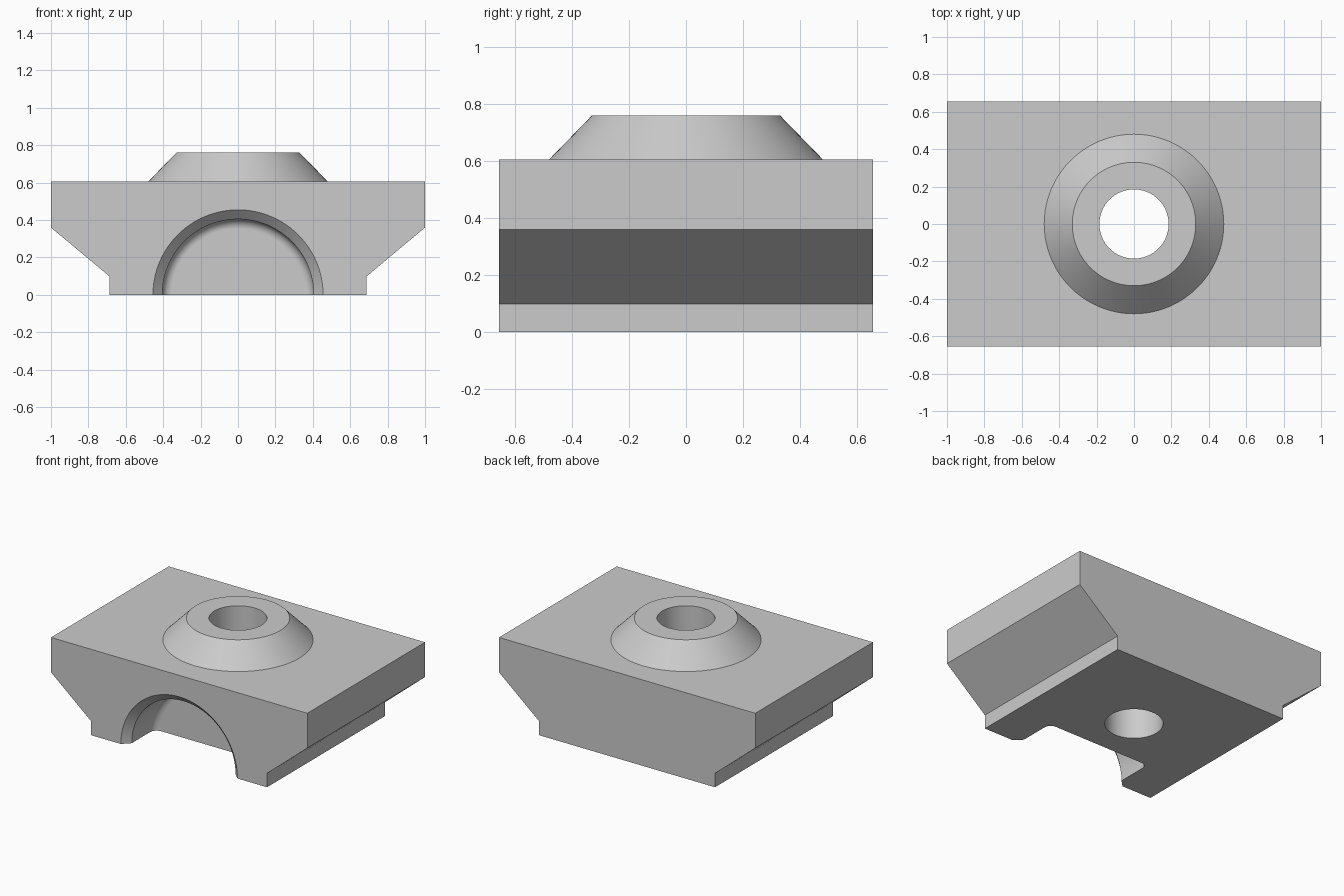
import bpy
import bmesh
from math import pi, sin, cos
from mathutils import Matrix

if "Cube" in bpy.data.objects:
    bpy.data.objects.remove(bpy.data.objects["Cube"], do_unlink=True)

# Single plain grey
GREY = (0.6, 0.6, 0.6, 1)
grey = bpy.data.materials.new("plain_grey")
grey.use_nodes = True
grey.diffuse_color = GREY
grey.node_tree.nodes["Principled BSDF"].inputs["Base Color"].default_value = GREY


def add_object(name, bm):
    bmesh.ops.remove_doubles(bm, verts=bm.verts, dist=1e-5)
    bmesh.ops.recalc_face_normals(bm, faces=bm.faces)
    mesh = bpy.data.meshes.new(name)
    bm.to_mesh(mesh)
    bm.free()
    mesh.materials.append(grey)
    obj = bpy.data.objects.new(name, mesh)
    bpy.context.collection.objects.link(obj)
    return obj


def lathe(name, profile, matrix=Matrix(), steps=96):
    """Revolve (radius, height) points about z, then place by matrix."""
    bm = bmesh.new()
    verts = [bm.verts.new((r, 0, h)) for r, h in profile]
    edges = [bm.edges.new(pair) for pair in zip(verts, verts[1:])]
    bmesh.ops.spin(bm, geom=verts + edges, cent=(0, 0, 0), axis=(0, 0, 1),
                   angle=2 * pi, steps=steps)
    bm.transform(matrix)
    return add_object(name, bm)


def combine(target, tool, operation):
    mod = target.modifiers.new(operation.title(), "BOOLEAN")
    mod.operation, mod.object, mod.solver = operation, tool, "EXACT"
    tool.hide_render = True
    bpy.context.view_layer.objects.active = target
    bpy.ops.object.modifier_apply(modifier=mod.name)
    bpy.data.objects.remove(tool, do_unlink=True)


# Block: mirrored outline extruded front to back
HALF_DEPTH, TOP = 0.656, 0.606
side = [(0.686, 0), (0.686, 0.098), (1, 0.36), (1, TOP)]
outline = side + [(-x, z) for x, z in reversed(side)]
bm = bmesh.new()
face = bm.faces.new([bm.verts.new((x, -HALF_DEPTH, z)) for x, z in outline])
grown = bmesh.ops.extrude_face_region(bm, geom=[face])["geom"]
bmesh.ops.translate(bm, vec=(0, 2 * HALF_DEPTH, 0),
                    verts=[v for v in grown if isinstance(v, bmesh.types.BMVert)])
# Keep the starting cap so the solid is closed
if not any(all(abs(v.co.y + HALF_DEPTH) < 1e-5 for v in f.verts) for f in bm.faces):
    bm.faces.new([v for v in bm.verts if v.co.y < 0])
block = add_object("clamp_block", bm)

# Conical boss on top
boss = lathe("conical_boss", [(0, 0.56), (0.48, 0.56), (0.48, TOP), (0.33, 0.76), (0, 0.76)])
combine(block, boss, "UNION")

# Half-round pocket in the front: chamfered mouth, rounded inner corner
RADIUS, FILLET, END = 0.405, 0.05, 0.35
corner = [(RADIUS - FILLET + FILLET * sin(a), END + FILLET - FILLET * cos(a))
          for a in (i * pi / 16 for i in range(9))]
pocket_profile = [(0, END)] + corner + [(RADIUS, HALF_DEPTH - 0.05),
                                        (RADIUS + 0.1, HALF_DEPTH + 0.05), (0, HALF_DEPTH + 0.05)]
pocket = lathe("pocket_cutter", pocket_profile, Matrix.Rotation(pi / 2, 4, "X"))
combine(block, pocket, "DIFFERENCE")

# Vertical through hole
hole = lathe("hole_cutter", [(0, -0.1), (0.185, -0.1), (0.185, 0.9), (0, 0.9)])
combine(block, hole, "DIFFERENCE")

# Smooth curved surfaces, keep edges crisp and flats flat
bpy.ops.object.select_all(action="DESELECT")
block.select_set(True)
bpy.context.view_layer.objects.active = block
bpy.ops.object.shade_smooth_by_angle(angle=pi / 6)
normals = block.modifiers.new("Weighted Normals", "WEIGHTED_NORMAL")
normals.keep_sharp = True
